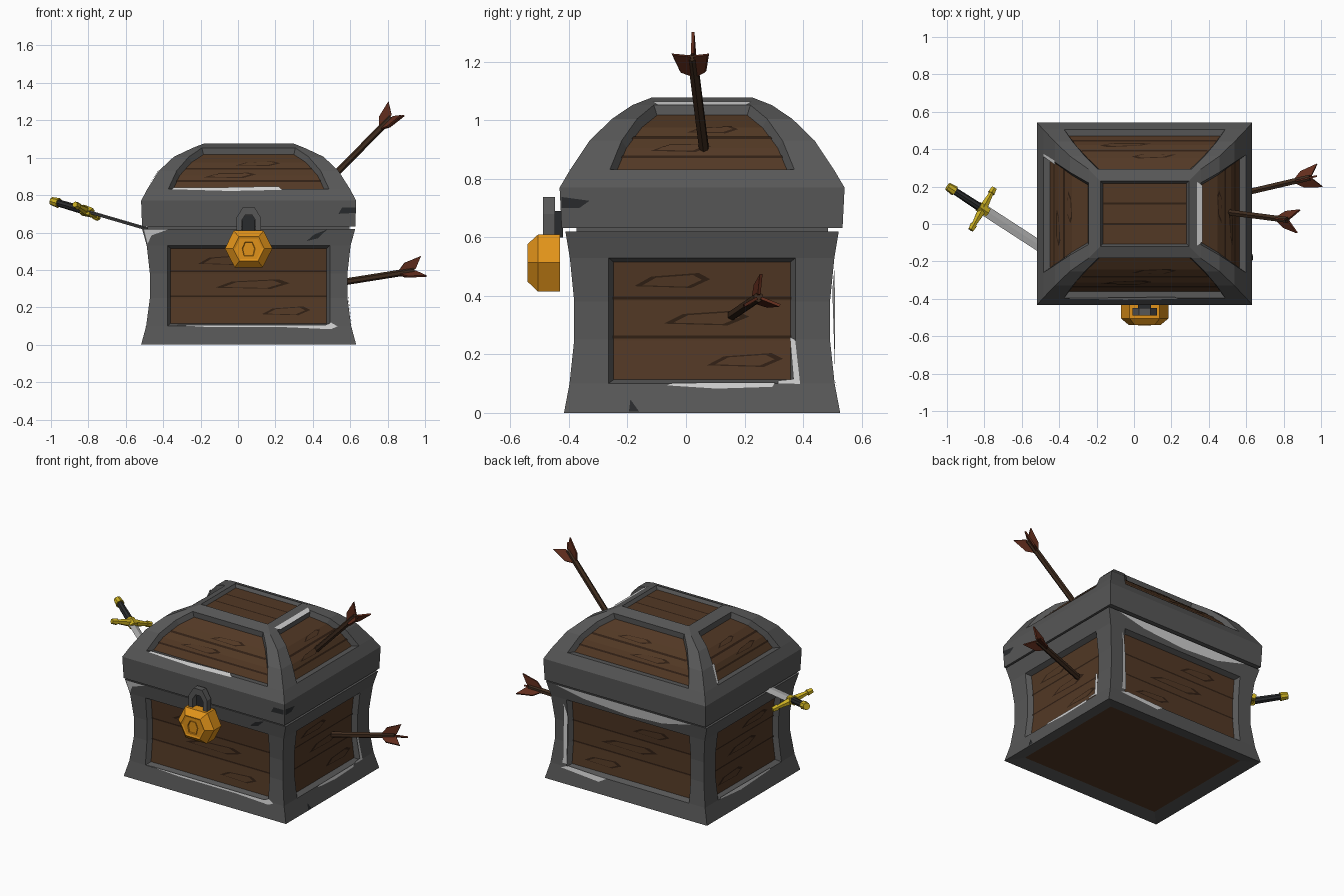
import bpy, bmesh, math
from mathutils import Vector, Matrix

if "Cube" in bpy.data.objects:
    bpy.data.objects.remove(bpy.data.objects["Cube"])

CX, CY = 0.057, 0.055          # chest centre; lock, sword and arrows stick out around it
MATS = {}
for n, c in dict(iron_grey=(.095, .095, .095), wood=(.085, .04, .018), wood_groove=(.03, .014, .007),
                 worn_edge=(.62, .62, .62), lock_gold=(.75, .29, .01), hilt_brass=(.58, .42, .015),
                 arrow_shaft=(.05, .025, .013), fletching_red=(.12, .026, .012),
                 charcoal=(.022, .024, .026), blade_steel=(.42, .42, .42)).items():
    MATS[n] = bpy.data.materials.new(n)
    MATS[n].diffuse_color = (*c, 1)


def finish(bm, name, *mats):
    me = bpy.data.meshes.new(name)
    bm.to_mesh(me)
    bm.free()
    ob = bpy.data.objects.new(name, me)
    for m in mats:
        me.materials.append(MATS[m])
    bpy.context.collection.objects.link(ob)
    return ob


def loft(name, rings, mat, inset=None):
    """Closed solid through rings of points."""
    bm = bmesh.new()
    vs = [[bm.verts.new(p) for p in r] for r in rings]
    for a, b in zip(vs, vs[1:]):
        for i in range(len(a)):
            j = (i + 1) % len(a)
            bm.faces.new((a[i], a[j], b[j], b[i]))
    bm.faces.new(vs[0])
    cap = bm.faces.new(vs[-1])
    bmesh.ops.recalc_face_normals(bm, faces=bm.faces[:])
    if inset:
        bmesh.ops.inset_region(bm, faces=[cap], thickness=inset[0], depth=inset[1])
    return finish(bm, name, mat)


def rod(name, a, b, r1, r2, mat, seg=8):
    a, b = Vector(a), Vector(b)
    m = Matrix.Translation((a + b) / 2) @ (b - a).to_track_quat('Z', 'Y').to_matrix().to_4x4()
    bm = bmesh.new()
    bmesh.ops.create_cone(bm, cap_ends=True, segments=seg, radius1=r1, radius2=r2,
                          depth=(b - a).length, matrix=m)
    return finish(bm, name, mat)


# rows: half x, half y, z, panel half x, panel half y
BODY = [(.575, .472, 0, .435, .32), (.548, .453, .1, .435, .32), (.528, .437, .25, .435, .32),
        (.528, .437, .38, .435, .32), (.545, .452, .53, .435, .32), (.57, .467, .62, .435, .32)]
LID = [(.54, .43, .61, .43, .31), (.54, .43, .632, .43, .31), (.57, .48, .632, .43, .31),
       (.575, .487, .77, .43, .31), (.542, .45, .832, .43, .315), (.48, .385, .93, .385, .275),
       (.40, .308, 1.005, .32, .222), (.30, .238, 1.052, .25, .165), (.236, .174, 1.077, .2, .145)]


def place(k, u, d, z):
    """Side k: 0 front, 1 right, 2 back, 3 left; u along the side, d outwards."""
    for _ in range(k):
        u, d = d, -u
        u, d = u, d
    x, y = [(u, -d), (u, -d), (u, -d), (u, -d)][k]
    return Vector((x + CX, y + CY, z))


def place(k, u, d, z):
    x, y = ((u, -d), (d, u), (-u, d), (-d, -u))[k]
    return Vector((x + CX, y + CY, z))


def shell(name, rows, first, last, cap_top, inset_top, inset_bottom):
    """Chest half: iron frame with sunken wooden panels."""
    bm = bmesh.new()
    panels = [[], [], [], []]
    for k in range(4):
        w, d = (0, 1) if k % 2 == 0 else (1, 0)
        grid = [[bm.verts.new(place(k, u, r[d], r[2]))
                 for u in (-r[w], -r[3 + w], r[3 + w], r[w])] for r in rows]
        for i in range(len(rows) - 1):
            for c in range(3):
                f = bm.faces.new((grid[i][c], grid[i][c + 1], grid[i + 1][c + 1], grid[i + 1][c]))
                if c == 1 and first <= i < last:
                    panels[k].append(f)
    bmesh.ops.remove_doubles(bm, verts=bm.verts[:], dist=1e-4)
    caps = []
    for z in (rows[0][2], rows[-1][2]):
        es = [e for e in bm.edges if e.is_boundary and all(abs(v.co.z - z) < 1e-4 for v in e.verts)]
        caps += bmesh.ops.edgeloop_fill(bm, edges=es)['faces']
    bmesh.ops.recalc_face_normals(bm, faces=bm.faces[:])
    jobs = [(p, .018, -.03) for p in panels]
    if inset_bottom:
        jobs.append(([caps[0]], inset_bottom, -.015))
    if cap_top:
        jobs.append(([caps[1]], inset_top, -.02))
    for fs, t, dep in jobs:
        bmesh.ops.inset_region(bm, faces=fs, thickness=t, depth=dep, use_even_offset=True)
        for f in fs:
            f.material_index = 1
    return finish(bm, name, 'iron_grey', 'wood')


shell('chest_body', BODY, 1, 4, False, 0, .085)
shell('chest_lid', LID, 4, 7, True, .012, 0)

# surface details are gathered per colour, then made into thin plates
polys = {m: [] for m in ('wood', 'wood_groove', 'worn_edge', 'charcoal')}


def detail(rows, k, pts, mat, off):
    out, di = [], (1 if k % 2 == 0 else 0)
    for u, z in pts:
        i = next((i for i in range(len(rows) - 1) if rows[i][2] < rows[i + 1][2] and z <= rows[i + 1][2]),
                 len(rows) - 2)
        a, b = rows[i], rows[i + 1]
        t = (z - a[2]) / (b[2] - a[2])
        dd, dz = b[di] - a[di], b[2] - a[2]
        ln = math.hypot(dd, dz)
        out.append(place(k, u, a[di] + t * dd + off * dz / ln, z - off * dd / ln))
    polys[mat].append(out)


def grain(rows, k, u, z, w, h):
    """Carved sliver: dark outline with wood inside."""
    shape = [(-1, -.5), (-.55, .6), (.7, 1), (1, .3), (.5, -.7)]
    for s, mat, off in ((1, 'wood_groove', -.027), (.78, 'wood', -.0245)):
        detail(rows, k, [(u + p * w * s, z + q * h * s) for p, q in shape], mat, off)


for k in range(4):
    w = 1 if k % 2 == 0 else .73
    for z in (.255, .385):                                    # plank gaps on the body
        detail(BODY, k, [(-.417 * w, z), (.417 * w, z), (.417 * w, z + .009), (-.417 * w, z + .009)],
               'wood_groove', -.026)
    for z, b in ((.885, .385), (.955, .335)):                 # plank gaps on the lid
        detail(LID, k, [(-b * w, z), (b * w, z), (b * w, z + .009), (-b * w, z + .009)],
               'wood_groove', -.026)
    s = 1 if k < 2 else -1
    grain(BODY, k, -.14 * s * w, .445, .13, .03)
    grain(BODY, k, .02 * s * w, .32, .2 * w, .03)
    grain(BODY, k, .2 * s * w, .18, .13, .028)
    grain(LID, k, -.1 * s * w, .92, .14 * w, .02)
    grain(LID, k, .05 * s * w, .985, .12 * w, .014)
for y in (-.06, .05):                                         # plank gaps on the lid top
    polys['wood_groove'].append([Vector((CX + x, CY + y + e, 1.0595))
                                 for x, e in ((-.22, 0), (.22, 0), (.22, .01), (-.22, .01))])

# worn bright edges
for rows, k, pts in (
        (BODY, 0, [(-.42, .106), (-.2, .093), (.2, .093), (.44, .082), (.475, .098), (.44, .118), (.41, .105)]),
        (BODY, 0, [(-.56, .617), (-.43, .617), (-.52, .585), (-.54, .54)]),
        (BODY, 1, [(-.12, .093), (.05, .082), (.24, .088), (.25, .104), (-.1, .102)]),
        (BODY, 1, [(.26, .1), (.335, .098), (.318, .25), (.3, .26), (.312, .115), (.26, .11)]),
        (BODY, 2, [(-.5, .616), (-.3, .575), (0, .553), (.25, .565), (.46, .616)]),
        (BODY, 2, [(-.47, .09), (-.2, .07), (-.15, .1), (-.42, .112)]),
        (BODY, 2, [(-.46, .12), (-.43, .12), (-.43, .42), (-.455, .5)]),
        (BODY, 3, [(-.3, .1), (-.1, .085), (.2, .098), (.2, .108), (-.3, .11)]),
        (LID, 0, [(-.41, .829), (-.1, .82), (.18, .826), (.16, .845), (-.2, .838), (-.4, .838)]),
        (LID, 1, [(-.15, 1.048), (.15, 1.048), (.17, 1.06), (-.17, 1.06)]),
        (LID, 3, [(-.32, .84), (-.285, .93), (-.26, .935), (-.305, .84)])):
    detail(rows, k, pts, 'worn_edge', .004)
# dark chips in the iron
for rows, k, pts in (
        (LID, 0, [(.48, .7), (.5, .735), (.57, .735), (.57, .705)]),
        (BODY, 0, [(.31, .555), (.37, .57), (.42, .617), (.35, .59)]),
        (LID, 1, [(-.48, .7), (-.42, .7), (-.385, .725), (-.48, .738)]),
        (BODY, 1, [(-.25, .003), (-.215, .003), (-.245, .045)])):
    detail(rows, k, pts, 'charcoal', .004)
for (mat, ps), name in zip(polys.items(), ('grain_inlays', 'plank_grooves', 'worn_edges', 'iron_chips')):
    bm = bmesh.new()
    for p in ps:
        bm.faces.new([bm.verts.new(v) for v in p])
    finish(bm, name, mat)

# padlock: bevelled hexagon, shackle and hasp
HEXA = [(-.127, 0), (-.08, .096), (.08, .096), (.127, 0), (.075, -.1), (-.075, -.1)]
loft('padlock', [[(CX + x * s, y, .514 + z * s) for x, z in HEXA]
                 for y, s in ((-.43, 1), (-.505, 1), (-.541, .66))], 'lock_gold', (.012, -.004))
KEY = [(-.025, -.04), (-.035, .0), (-.02, .035), (.02, .035), (.035, .0), (.025, -.04)]
loft('keyhole_rim', [[(CX + x, y, .514 + z) for x, z in KEY] for y in (-.52, -.542)],
     'lock_gold', (.009, -.012))
half = [(.065, .6), (.065, .68), (.03, .737)]
inner = [(.037, .6), (.037, .665), (.016, .697)]
arch = [(-x, z) for x, z in half] + half[::-1] + inner + [(-x, z) for x, z in inner[::-1]]
loft('shackle', [[(CX + x, y, z) for x, z in arch] for y in (-.448, -.488)], 'iron_grey')
loft('hasp', [[(CX + x, y, z) for x, z in ((-.035, .6), (.035, .6), (.035, .69), (-.035, .69))]
              for y in (-.42, -.45)], 'charcoal')

# sword stuck under the lid
pommel, hilt = Vector((-.975, .187, .762)), Vector((-.81, .08, .714))
axis = (hilt - pommel).normalized()
across = Vector((.12, .22, -.07))
across = (across - axis * across.dot(axis)).normalized()
flat = axis.cross(across)
loft('sword_blade', [[hilt + axis * t + across * a * .03 + flat * b * .009
                      for a, b in ((1, 0), (0, 1), (-1, 0), (0, -1))] for t in (0, .62)], 'blade_steel')
rod('sword_grip', pommel, hilt, .019, .022, 'charcoal')
rod('sword_pommel', pommel - axis * .026, pommel + axis * .02, .022, .027, 'hilt_brass')
rod('sword_collar', hilt - axis * .025, hilt + axis * .035, .03, .026, 'hilt_brass', 6)
for s, n in ((1, 'right'), (-1, 'left')):
    rod('sword_guard_' + n, hilt, hilt + across * s * .11, .026, .012, 'hilt_brass', 6)
    rod('guard_tip_' + n, hilt + across * s * .1, hilt + across * s * .133, .021, .016, 'hilt_brass', 6)

# arrows with three swept feathers
FIN = [(-.085, .01), (-.045, .05), (.05, .072), (.01, .008)]
for n, start, tail in (('upper', (.46, .068, .85), (.82, .022, 1.215)),
                       ('lower', (.5, .145, .325), (.94, .248, .395))):
    start, tail = Vector(start), Vector(tail)
    rod(n + '_arrow_shaft', start, tail, .018, .018, 'arrow_shaft', 6)
    m = Matrix.Translation(tail) @ (tail - start).to_track_quat('X', 'Z').to_matrix().to_4x4()
    for i in range(3):
        r = m @ Matrix.Rotation(math.radians(120 * i), 4, 'X')
        loft(f'{n}_arrow_feather_{i + 1}', [[r @ Vector((a, t, h)) for a, h in FIN] for t in (-.005, .005)],
             'fletching_red')

for m in bpy.data.materials:
    if m.users and not m.is_grease_pencil:
        m.use_nodes = True
        m.node_tree.nodes["Principled BSDF"].inputs["Base Color"].default_value = m.diffuse_color
